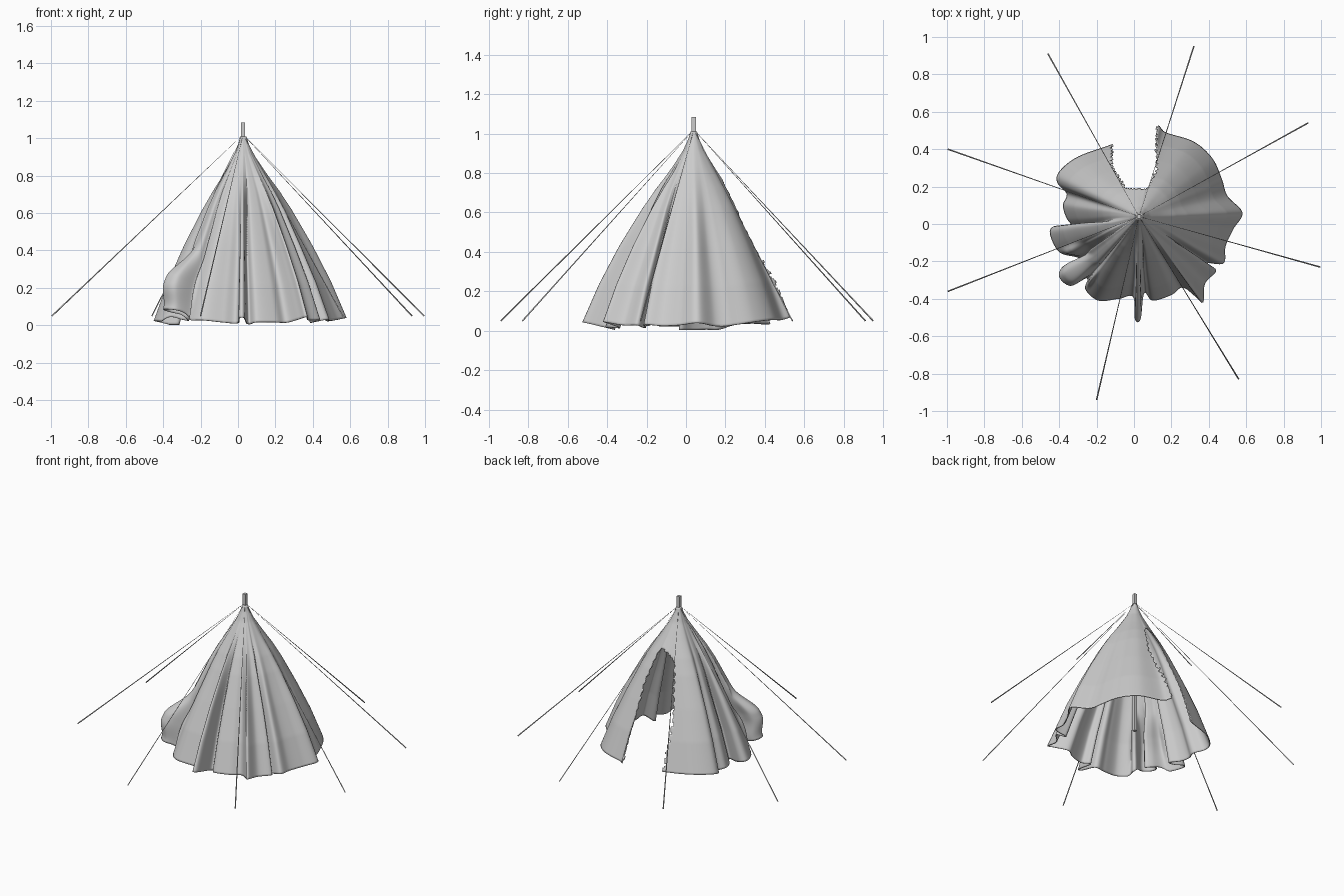
import bpy, bmesh, math
from mathutils import Vector

if "Cube" in bpy.data.objects:
    bpy.data.objects.remove(bpy.data.objects["Cube"])

CX, CY, TOP = 0.027, 0.04, 1.01
COLS, ROWS = 400, 80

# Hem outline seen from above, clockwise from the right door edge
HEM = [(.12, .53), (.17, .49), (.32, .44), (.42, .35), (.47, .24), (.50, .15),
       (.58, .06), (.53, -.03), (.49, -.12), (.48, -.21), (.39, -.21),
       (.44, -.25), (.38, -.32), (.37, -.42), (.33, -.39), (.26, -.34),
       (.20, -.38), (.10, -.41), (.055, -.37), (.035, -.51), (.005, -.51),
       (-.005, -.39), (-.08, -.40), (-.19, -.41), (-.26, -.35), (-.25, -.29),
       (-.34, -.33), (-.40, -.28), (-.37, -.22), (-.27, -.21), (-.30, -.18),
       (-.40, -.15), (-.45, -.05), (-.42, -.01), (-.32, -.03), (-.36, .03),
       (-.38, .10), (-.36, .16), (-.41, .22), (-.40, .28), (-.30, .36),
       (-.11, .43), (0, .49)]
# Share of the hem radius at each height
PROFILE = [(0, 1), (.2, .85), (.4, .67), (.6, .48), (.7, .37), (.8, .24),
           (.9, .115), (.96, .06), (1, .035)]


def lerp_table(table, v):
    for (a, fa), (b, fb) in zip(table, table[1:]):
        if v <= b:
            return fa + (fb - fa) * (v - a) / (b - a)
    return table[-1][1]


def smoothstep(a, b, v):
    v = max(0, min(1, (v - a) / (b - a)))
    return v * v * (3 - 2 * v)


def resample_closed(points, count):
    """Closed smooth curve through the points, evenly spaced."""
    p = [Vector(q) for q in points]
    n, dense = len(p), []
    for i in range(n):
        a, b, c, d = p[i - 1], p[i], p[(i + 1) % n], p[(i + 2) % n]
        for k in range(24):
            t = k / 24
            dense.append(.5 * (2 * b + (c - a) * t + (2 * a - 5 * b + 4 * c - d) * t * t
                               + (3 * b - a - 3 * c + d) * t ** 3))
    dense.append(dense[0])
    dist = [0]
    for a, b in zip(dense, dense[1:]):
        dist.append(dist[-1] + (b - a).length)
    out, j = [], 0
    for i in range(count):
        s = dist[-1] * i / count
        while dist[j + 1] < s:
            j += 1
        out.append(dense[j].lerp(dense[j + 1], (s - dist[j]) / (dist[j + 1] - dist[j])))
    return out


def in_door(c):
    y = c.y - .19
    # zigzag teeth along both edges
    tooth = .014 * abs((c.z / .025) % 2 - 1)
    left = -.05 - .075 * min(1, max(0, y) / .12) + tooth
    right = .08 + .05 * min(1, max(0, y) / .10) - tooth
    return y > 0 and left < c.x < right


def finish(bm, name):
    bmesh.ops.recalc_face_normals(bm, faces=bm.faces)
    me = bpy.data.meshes.new(name)
    bm.to_mesh(me)
    bm.free()
    ob = bpy.data.objects.new(name, me)
    bpy.context.collection.objects.link(ob)
    return ob


# Draped canvas: loft from the hem to the peak, folds fading upward
centre = Vector((CX, CY))
hem = [q - centre for q in resample_closed(HEM, COLS)]
W = 26
base = [sum((hem[(i + k) % COLS] for k in range(-W, W + 1)), Vector((0, 0))) / (2 * W + 1) * 1.03
        for i in range(COLS)]
bm = bmesh.new()
grid = []
for r in range(ROWS + 1):
    h = r / ROWS
    f = lerp_table(PROFILE, h)
    row = []
    for i in range(COLS):
        full = hem[i] + centre
        # the slumped pouch at front left only forms near the ground
        slump = 1 - smoothstep(.07, .15, (full - Vector((-.36, -.27))).length)
        w = smoothstep(.08, .72, f)
        w += slump * (smoothstep(.66, .86, f) - w)
        pouch = 1 + .12 * slump * smoothstep(.72, .86, f) * (1 - smoothstep(.88, 1, f))
        p = base[i].lerp(hem[i], w) * f * pouch
        z0 = .004 + .24 * max(0, hem[i].length - .40) + .12 * max(0, full.y - .2) + .05 * slump
        row.append(bm.verts.new((CX + p.x, CY + p.y, z0 + (TOP - z0) * h)))
    grid.append(row)
for r in range(ROWS):
    for i in range(COLS):
        j = (i + 1) % COLS
        bm.faces.new((grid[r][i], grid[r][j], grid[r + 1][j], grid[r + 1][i]))
# Ragged door opening at the back
gone = [fc for fc in bm.faces if in_door(fc.calc_center_median())]
bmesh.ops.delete(bm, geom=gone, context='FACES')
canvas = finish(bm, "canvas")
for poly in canvas.data.polygons:
    poly.use_smooth = True
solid = canvas.modifiers.new("thickness", 'SOLIDIFY')
solid.thickness = .006
solid.offset = -1

# Square centre pole
bm = bmesh.new()
bmesh.ops.create_cube(bm, size=1)
for v in bm.verts:
    v.co = (CX + v.co.x * .022, CY + v.co.y * .022, .08 + (v.co.z + .5) * 1.005)
finish(bm, "centre_pole")

# Guy ropes, thinning toward the pole
ENDS = [(-.46, .91), (.32, .95), (.93, .54), (.995, -.23),
        (.56, -.83), (-.20, -.94), (-.995, -.36), (-.995, .40)]
for n, (x, y) in enumerate(ENDS):
    a, b = Vector((x, y, .05)), Vector((CX, CY, 1.02))
    bm = bmesh.new()
    bmesh.ops.create_cone(bm, cap_ends=True, segments=4, radius1=.004,
                          radius2=.0005, depth=(b - a).length)
    rope = finish(bm, f"guy_rope_{n + 1}")
    rope.location = (a + b) / 2
    rope.rotation_euler = (b - a).to_track_quat('Z', 'Y').to_euler()
